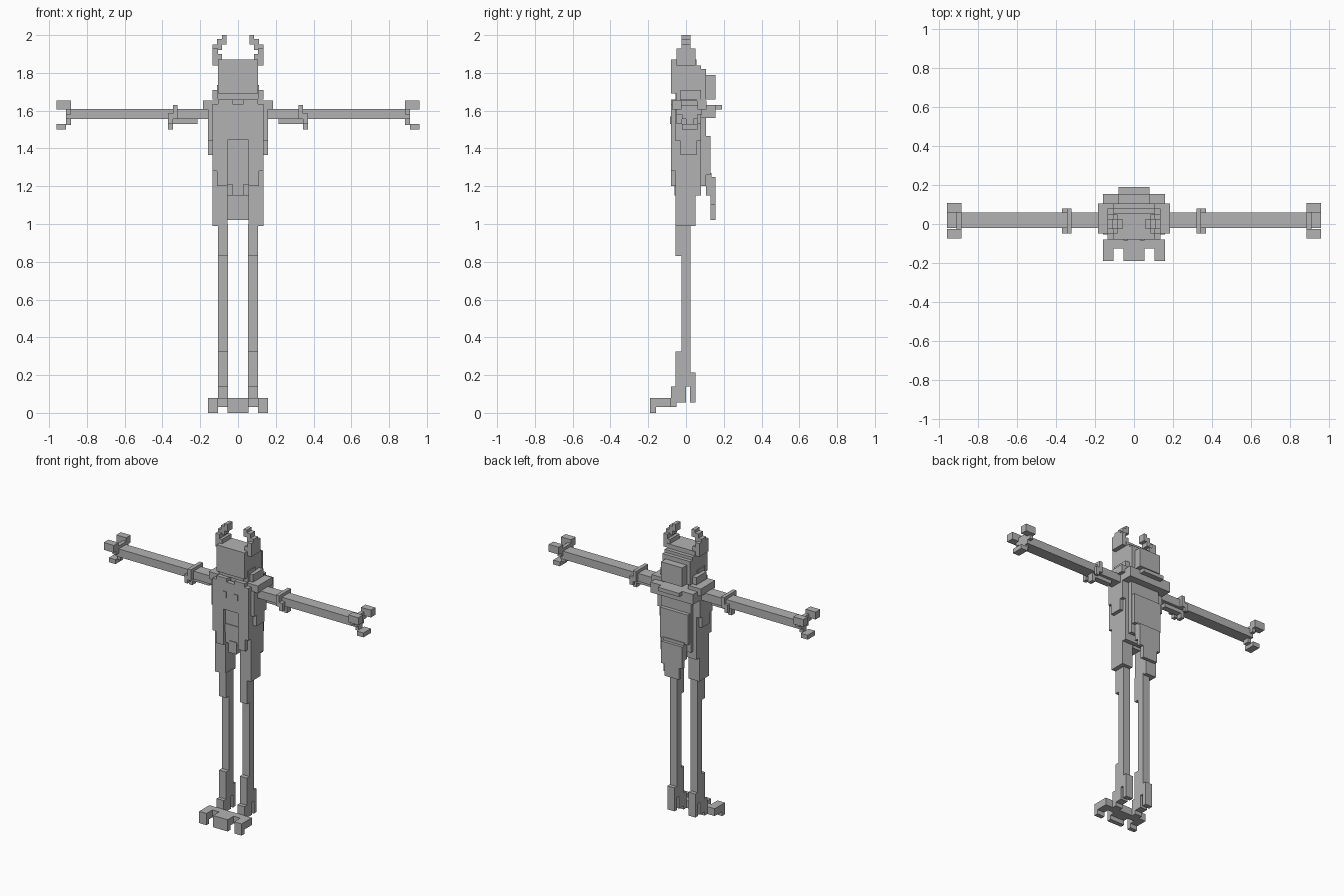
import bpy, bmesh

cube = bpy.data.objects.get("Cube")
if cube:
    bpy.data.objects.remove(cube, do_unlink=True)

grey = bpy.data.materials.new("plain_grey")
grey.use_nodes = True
grey.diffuse_color = (0.45, 0.45, 0.45, 1)
bsdf = next(n for n in grey.node_tree.nodes if n.type == 'BSDF_PRINCIPLED')
bsdf.inputs["Base Color"].default_value = (0.45, 0.45, 0.45, 1)


def part(name, *boxes, mirror=False):
    """Object made of boxes (x0, x1, y0, y1, z0, z1), optionally mirrored in x."""
    bm = bmesh.new()
    for x0, x1, y0, y1, z0, z1 in boxes:
        made = bmesh.ops.create_cube(bm, size=1)
        for v in made["verts"]:
            v.co = (x1 if v.co.x > 0 else x0,
                    y1 if v.co.y > 0 else y0,
                    z1 if v.co.z > 0 else z0)
    mesh = bpy.data.meshes.new(name)
    bm.to_mesh(mesh)
    bm.free()
    mesh.materials.append(grey)
    ob = bpy.data.objects.new(name, mesh)
    bpy.context.collection.objects.link(ob)
    if mirror:
        mod = ob.modifiers.new("Mirror", 'MIRROR')
        mod.use_mirror_merge = False
    return ob


# Head with stepped hair at the back
part("head", (-.105, .105, -.08, .055, 1.69, 1.87), (-.08, .08, -.055, .08, 1.66, 1.70))
part("hair",
     (-.105, .105, .05, .08, 1.68, 1.84),
     (-.105, .105, .075, .105, 1.66, 1.82),
     (-.08, .08, .10, .155, 1.66, 1.79))
part("side_hair", (.10, .135, -.03, .08, 1.66, 1.71), (.08, .11, -.05, .03, 1.66, 1.735),
     mirror=True)
part("horns",
     (.105, .135, -.05, .05, 1.84, 1.93),
     (.11, .135, -.025, .025, 1.92, 1.95),
     (.085, .11, -.05, .05, 1.86, 1.90),
     (.085, .11, -.025, .025, 1.92, 1.98),
     (.06, .085, -.025, .025, 1.95, 2.0), mirror=True)

# Neck, collar and shoulders
part("neck", (-.055, .055, -.03, .055, 1.60, 1.70))
part("collar",
     (-.16, .16, .05, .155, 1.56, 1.63),
     (-.08, .08, .15, .19, 1.605, 1.63))
part("collar_front", (.03, .105, -.08, -.03, 1.60, 1.66), (.03, .055, -.085, -.05, 1.53, 1.57),
     mirror=True)
part("shoulders", (.09, .185, -.05, .105, 1.605, 1.655), mirror=True)

# Body: recessed belly flanked by coat panels
part("torso", (-.135, .135, -.055, .08, 1.21, 1.62))
part("chest", (-.135, .135, -.08, -.05, 1.445, 1.635))
part("belly", (-.03, .03, -.06, .025, 1.15, 1.23), (-.055, .055, -.06, 0, 1.28, 1.34))
part("coat_front", (.055, .11, -.08, -.05, 1.20, 1.45), (.10, .135, -.08, -.05, 1.28, 1.45),
     mirror=True)
part("coat_sides", (.13, .16, -.055, .08, 1.44, 1.61), (.13, .16, -.03, .055, 1.365, 1.45),
     mirror=True)
part("hips", (.055, .135, -.055, .05, .99, 1.22), mirror=True)

# Cape and tail plate at the back
part("cape",
     (-.11, .11, .075, .105, 1.20, 1.57),
     (-.105, .105, .10, .13, 1.26, 1.465))
part("coat_back", (-.135, .135, .05, .08, 1.15, 1.25))
part("tail",
     (-.08, .08, .105, .135, 1.15, 1.27),
     (-.08, .08, .13, .155, 1.10, 1.25),
     (-.055, .055, .13, .155, 1.02, 1.11))

# Arms with cuffs and clawed hands
part("arms", (.13, .91, -.02, .06, 1.555, 1.61), (.215, .37, 0, .04, 1.53, 1.56), mirror=True)
part("arm_cuffs",
     (.32, .345, -.05, .08, 1.555, 1.63),
     (.345, .37, -.05, -.02, 1.53, 1.585),
     (.345, .37, .06, .08, 1.53, 1.585),
     (.345, .37, 0, .04, 1.50, 1.555), mirror=True)
part("hands",
     (.885, .91, -.05, .085, 1.58, 1.63),
     (.885, .91, 0, .04, 1.525, 1.56),
     (.91, .96, -.02, .06, 1.50, 1.53), mirror=True)
part("claws",
     (.885, .96, -.075, -.025, 1.605, 1.655),
     (.885, .96, .06, .108, 1.605, 1.655), mirror=True)

# Long thin legs
part("legs",
     (.052, .105, -.025, .025, .14, 1.0),
     (.052, .105, -.055, 0, .83, 1.0),
     (.052, .105, -.055, 0, .055, .325), mirror=True)
part("heels", (.052, .105, .02, .05, .055, .215), mirror=True)

# Feet with two toes each
part("feet", (.052, .105, -.08, -.05, .03, .14), (.052, .105, -.125, -.05, .03, .08),
     mirror=True)
part("toes",
     (0, .055, -.19, -.08, .03, .08),
     (0, .055, -.19, -.16, 0, .04),
     (.105, .16, -.19, -.08, .03, .08),
     (.105, .16, -.19, -.16, 0, .04), mirror=True)
